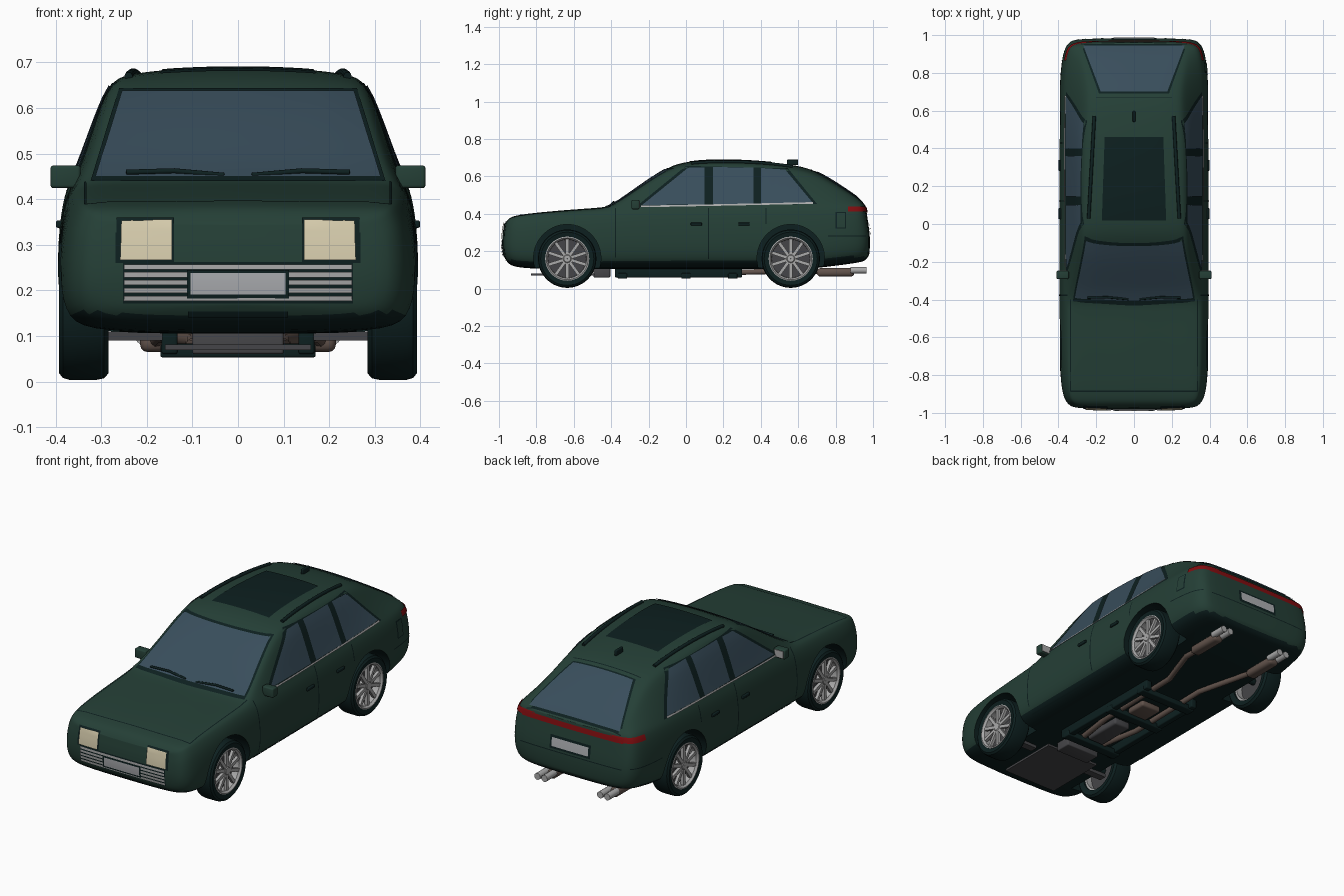
import bpy, bmesh, math
from mathutils import Vector, Matrix
from mathutils.bvhtree import BVHTree

if "Cube" in bpy.data.objects:
    bpy.data.objects.remove(bpy.data.objects["Cube"])


def material(name, r, g, b):
    m = bpy.data.materials.new(name)
    m.use_nodes = True
    m.diffuse_color = (r, g, b, 1)
    m.node_tree.nodes["Principled BSDF"].inputs["Base Color"].default_value = (r, g, b, 1)
    return m


GREEN = material("dark green paint", .018, .05, .037)
DARK = material("black trim", .004, .014, .014)
GLASS = material("blue grey glass", .04, .075, .105)
CREAM = material("cream lamp", .68, .61, .42)
SILVER = material("silver", .4, .4, .4)
PLATE = material("pale grey", .42, .43, .45)
RED = material("tail red", .22, .004, .005)
BROWN = material("exhaust brown", .12, .085, .07)
GREY = material("underbody grey", .06, .06, .065)


def smooth(mesh, angle=35):
    mesh.shade_smooth()
    mesh.set_sharp_from_angle(angle=math.radians(angle))


def add(name, bm, *mats, fix=True):
    if fix:
        bmesh.ops.recalc_face_normals(bm, faces=bm.faces[:])
    mesh = bpy.data.meshes.new(name)
    bm.to_mesh(mesh)
    bm.free()
    for m in mats:
        mesh.materials.append(m)
    smooth(mesh)
    ob = bpy.data.objects.new(name, mesh)
    bpy.context.collection.objects.link(ob)
    return ob


def bake(ob):
    dg = bpy.context.evaluated_depsgraph_get()
    mesh = bpy.data.meshes.new_from_object(ob.evaluated_get(dg))
    ob.modifiers.clear()
    ob.data = mesh


def box(name, centre, size, mat, bevel=0):
    bm = bmesh.new()
    bmesh.ops.create_cube(bm, size=1)
    bmesh.ops.scale(bm, vec=size, verts=bm.verts[:])
    if bevel:
        bmesh.ops.bevel(bm, geom=bm.edges[:], offset=bevel, segments=3, profile=.5, affect='EDGES')
    bmesh.ops.translate(bm, vec=centre, verts=bm.verts[:])
    return add(name, bm, mat)


def tube(name, points, radius, mat):
    cu = bpy.data.curves.new(name, 'CURVE')
    cu.dimensions = '3D'
    cu.bevel_depth = radius
    cu.bevel_resolution = 3
    cu.use_fill_caps = True
    sp = cu.splines.new('POLY')
    sp.points.add(len(points) - 1)
    for p, co in zip(sp.points, points):
        p.co = (*co, 1)
    cu.materials.append(mat)
    ob = bpy.data.objects.new(name, cu)
    bpy.context.collection.objects.link(ob)
    return ob


def lathe(name, profile, centre, side, mat, n=48):
    # profile of (radius, x) spun about the axle
    bm = bmesh.new()
    rings = [[bm.verts.new((side * x, centre[0] + r * math.cos(2 * math.pi * k / n),
                            centre[1] + r * math.sin(2 * math.pi * k / n))) for k in range(n)]
             for r, x in profile]
    for a, b in zip(rings, rings[1:] + rings[:1]):
        for k in range(n):
            bm.faces.new((a[k], a[k - 1], b[k - 1], b[k]))
    return add(name, bm, mat)


# Body shell: y, width, floor, belt width, belt height, upper edge width, height, centre height
STATIONS = [
    (-.985, .30, .17, .27, .335, .26, .34, .345), (-.97, .345, .135, .32, .36, .31, .368, .375),
    (-.92, .38, .115, .345, .378, .335, .385, .392), (-.8, .395, .105, .355, .392, .345, .4, .408),
    (-.6, .398, .105, .36, .405, .345, .415, .425), (-.44, .398, .105, .36, .415, .345, .425, .435),
    (-.39, .398, .105, .36, .42, .34, .435, .447), (-.25, .398, .105, .36, .43, .315, .525, .55),
    (-.09, .398, .105, .36, .435, .293, .625, .657), (0, .398, .105, .36, .437, .29, .645, .68),
    (.15, .398, .105, .36, .44, .288, .65, .693), (.4, .398, .105, .36, .448, .285, .645, .685),
    (.6, .398, .105, .36, .453, .27, .62, .66), (.7, .397, .11, .358, .455, .265, .59, .63),
    (.82, .392, .125, .352, .458, .28, .525, .555), (.93, .375, .14, .335, .455, .3, .465, .482),
    (.975, .34, .15, .31, .44, .28, .45, .455), (.99, .3, .18, .27, .43, .25, .44, .445)]


def section(y, w, zb, wb, zt, we, ze, zc):
    h = zt - zb
    half = [(0, zb), (w - .08, zb), (w - .015, zb + .1 * h), (w, zb + .4 * h), (w - .008, zb + .75 * h),
            (w + (wb - w) * .6, zt - .025), (wb, zt), (we, ze),
            (we - .03, ze + (zc - ze) * .6), (we * .5, zc - .004), (0, zc)]
    ring = half + [(-x, z) for x, z in half[-2:0:-1]]
    lean = .15 if abs(y) > .95 else 0
    return [(x, y - math.copysign(lean, y) * abs(z - .25), z) for x, z in ring]


bm = bmesh.new()
rings = [[bm.verts.new(p) for p in section(*s)] for s in STATIONS]
N = len(rings[0])
for a, b in zip(rings, rings[1:]):
    for k in range(N):
        bm.faces.new((a[k - 1], a[k], b[k], b[k - 1]))
for r in (rings[0], rings[-1]):
    for k in range(N // 2):
        loop = [r[k], r[k + 1], r[-k - 1], r[-k % N]]
        bm.faces.new(list(dict.fromkeys(loop)))
body = add("body_shell", bm, GREEN, DARK)
body.modifiers.new("round", 'SUBSURF').levels = 2
bake(body)
for p in body.data.polygons:
    p.material_index = int(p.normal.z < -.6 and p.center.z < .17)
skin = BVHTree.FromObject(body, bpy.context.evaluated_depsgraph_get())

# Wheel arches
AXLES = ((-.635, .16), (.56, .16))
bm = bmesh.new()
for y, z in AXLES:
    for s in (-1, 1):
        m = Matrix.Translation((s * .39, y, z + .003)) @ Matrix.Rotation(math.pi / 2, 4, 'Y')
        bmesh.ops.create_cone(bm, cap_ends=True, segments=56, radius1=.18, radius2=.18, depth=.26, matrix=m)
for f in bm.faces:
    f.material_index = 1
cutter = add("arch_cutter", bm, GREEN, DARK)
cutter.hide_render = True
mod = body.modifiers.new("arches", 'BOOLEAN')
mod.object, mod.operation, mod.solver = cutter, 'DIFFERENCE', 'EXACT'
bake(body)
bpy.data.objects.remove(cutter)
smooth(body.data)


def patch(name, quad, axis, side, mat, off=.003, nu=14, nv=8):
    # thin plate: a flat quad projected along one axis onto the body
    a, b, c, d = [Vector(q) for q in quad]
    ray = Vector((0, 0, 0))
    ray[axis] = -side
    bm = bmesh.new()
    grid = []
    for i in range(nu + 1):
        row = []
        for j in range(nv + 1):
            p = list(a.lerp(b, i / nu).lerp(d.lerp(c, i / nu), j / nv))
            p.insert(axis, 2 * side)
            loc, nor, _, _ = skin.ray_cast(Vector(p), ray)
            row.append(bm.verts.new(loc + nor * off) if loc else None)
        grid.append(row)
    for i in range(nu):
        for j in range(nv):
            vs = (grid[i][j], grid[i + 1][j], grid[i + 1][j + 1], grid[i][j + 1])
            if all(vs):
                f = bm.faces.new(vs)
                f.normal_update()
                if f.normal.dot(ray) > 0:
                    f.normal_flip()
    return add(name, bm, mat, fix=False)


def rect(u0, u1, v0, v1):
    return ((u0, v0), (u1, v0), (u1, v1), (u0, v1))


def trap(lo, lo_v, hi, hi_v):
    return ((-lo, lo_v), (lo, lo_v), (hi, hi_v), (-hi, hi_v))


# Windscreen, rear window, sunroof and cowl
patch("windscreen_seal", trap(.323, .438, .26, .642), 1, -1, DARK, .002)
patch("windscreen", trap(.312, .446, .253, .634), 1, -1, GLASS, .005)
patch("cowl", rect(-.32, .32, -.41, -.385), 2, 1, DARK)
patch("rear_window_seal", trap(.185, .69, .28, .952), 2, 1, DARK, .002)
patch("rear_window", trap(.176, .70, .268, .942), 2, 1, GLASS, .005)
patch("sunroof", trap(.17, .02, .155, .46), 2, 1, DARK)

# Bonnet seams
patch("bonnet_front_seam", rect(-.335, .335, -.888, -.882), 2, 1, DARK, .002)
patch("tailgate_seam", rect(-.2, .2, .668, .673), 2, 1, DARK, .002)

# Nose: grille, lamps, number plate
patch("grille_back", rect(-.252, .252, .172, .262), 1, -1, DARK, .003)
for k in range(5):
    z = .178 + k * .017
    patch("grille_bar", rect(-.25, .25, z, z + .011), 1, -1, SILVER, .007, nv=1)
patch("front_plate_frame", rect(-.112, .112, .184, .245), 1, -1, DARK, .0085)
patch("front_plate", rect(-.104, .104, .192, .238), 1, -1, PLATE, .0098)
patch("lower_intake", rect(-.11, .11, .142, .155), 1, -1, DARK)

# Tail: light bar, number plate
patch("tail_bar", rect(-.3, .3, .405, .432), 1, 1, RED, .005, nu=24)
patch("rear_plate_frame", rect(-.12, .12, .285, .355), 1, 1, DARK, .004)
patch("rear_plate", rect(-.108, .108, .297, .343), 1, 1, PLATE, .007)
patch("rear_bumper_seam", rect(-.3, .3, .27, .275), 1, 1, DARK, .002)
patch("fuel_flap_gap", rect(.80, .856, .32, .41), 0, 1, DARK, .002)
patch("fuel_flap", rect(.806, .85, .326, .404), 0, 1, GREEN, .004)

for s in (-1, 1):
    # Headlamps
    patch("headlamp_surround", rect(s * .14, s * .268, .26, .326), 1, -1, DARK, .003)
    patch("headlamp_surround_top", rect(s * .14, s * .266, .326, .358), 1, -1, DARK, .003)
    patch("headlamp", ((s * .145, .266), (s * .258, .266), (s * .255, .35), (s * .145, .35)), 1, -1, CREAM, .009)
    patch("bonnet_side_seam", rect(s * .332, s * .337, -.885, -.4), 2, 1, DARK, .002)
    patch("tail_bar_end", rect(.865, .965, .41, .437), 0, s, RED, .005)
    # Side glass
    patch("side_window_trim", ((-.27, .435), (.7, .452), (.545, .642), (0, .655)), 0, s, DARK, .002)
    patch("front_side_window", ((-.235, .445), (.1, .449), (.1, .646), (.01, .643)), 0, s, GLASS, .005)
    patch("rear_side_window", ((.145, .45), (.36, .453), (.36, .644), (.145, .647)), 0, s, GLASS, .005)
    patch("quarter_window", ((.4, .454), (.675, .46), (.53, .633), (.4, .642)), 0, s, GLASS, .005)
    patch("belt_strip", ((-.24, .432), (.68, .45), (.68, .459), (-.24, .441)), 0, s, SILVER, .007, nv=1)
    # Door seams and handles
    for y, z0 in ((-.38, .14), (.118, .13), (.425, .345)):
        patch("door_seam", rect(y, y + .006, z0, .43), 0, s, DARK, .002, nu=1)
    patch("sill_seam", rect(-.38, .36, .128, .133), 0, s, DARK, .002, nv=1)
    patch("bumper_side_seam", rect(.76, .96, .278, .283), 0, s, DARK, .002, nv=1)
    for y in (.055, .31):
        box("door_handle", (s * .392, y, .345), (.014, .06, .016), DARK, .004)
    # Door mirrors
    box("mirror_housing", (s * .378, -.27, .449), (.066, .042, .05), GREEN, .007)
    box("mirror_stem", (s * .35, -.268, .437), (.04, .03, .016), DARK)
    box("mirror_glass", (s * .378, -.2475, .449), (.052, .004, .038), SILVER)
    # Wipers and roof rails
    tube("wiper", [(s * .03, -.398, .452), (s * .14, -.388, .462), (s * .245, -.39, .459)], .006, DARK)
    rail = [skin.ray_cast(Vector((s * (.24 - .03 * k / 9), .03 + .06 * k, 2)), Vector((0, 0, -1)))[0]
            for k in range(10)]
    tube("roof_rail", [p + Vector((0, 0, .004)) for p in rail], .009, DARK)
    # Exhaust line
    tube("exhaust_pipe", [(s * .06, -.35, .085), (s * .1, -.1, .08), (s * .1, .4, .09), (s * .17, .62, .1),
                          (s * .18, .72, .09)], .015, BROWN)
    box("muffler", (s * .185, .8, .087), (.06, .2, .045), BROWN, .018)
    for x in (.165, .207):
        tube("exhaust_tip", [(s * x, .88, .098), (s * x, .965, .098)], .018, SILVER)
    box("chassis_rail", (s * .15, -.04, .085), (.035, .68, .05), DARK, .006)
    box("control_arm", (s * .23, -.6, .1), (.13, .04, .02), GREY)

    # Wheels
    for y, z in AXLES:
        c = (y, z)
        lathe("tyre", [(.113, .29), (.142, .284), (.153, .294), (.156, .31), (.156, .37), (.152, .384),
                       (.142, .392), (.113, .386)], c, s, DARK)
        lathe("rim_ring", [(.116, .3), (.118, .389), (.112, .391), (.103, .38), (.101, .3)], c, s, SILVER)
        lathe("brake_disc", [(.001, .335), (.102, .335), (.102, .345), (.001, .345)], c, s, GREY)
        lathe("hub", [(.001, .34), (.027, .34), (.025, .38), (.018, .385), (.001, .385)], c, s, SILVER, 24)
        bm = bmesh.new()
        for k in range(10):
            made = bmesh.ops.create_cube(bm, size=1)["verts"]
            bmesh.ops.scale(bm, vec=(.016, .017, .088), verts=made)
            bmesh.ops.translate(bm, vec=(s * .374, 0, .062), verts=made)
            bmesh.ops.rotate(bm, matrix=Matrix.Rotation(k * math.pi / 5, 3, 'X'), verts=made)
        bmesh.ops.translate(bm, vec=(0, y, z), verts=bm.verts[:])
        add("spokes", bm, SILVER)

# Roof fin and underbody
box("roof_fin", (0, .57, .675), (.014, .06, .03), DARK, .005)
box("skid_plate", (0, -.66, .075), (.32, .34, .012), GREY)
box("engine_sump", (0, -.45, .085), (.2, .09, .05), GREY, .006)
box("gearbox", (0, -.2, .085), (.1, .22, .04), GREY, .012)
for y in (-.34, 0, .25):
    box("cross_member", (0, y, .068), (.34, .05, .03), DARK, .005)
box("catalyst", (0, .08, .085), (.12, .12, .035), BROWN, .012)
for y, z in AXLES:
    tube("axle", [(-.33, y, z), (.33, y, z)], .018, DARK)
